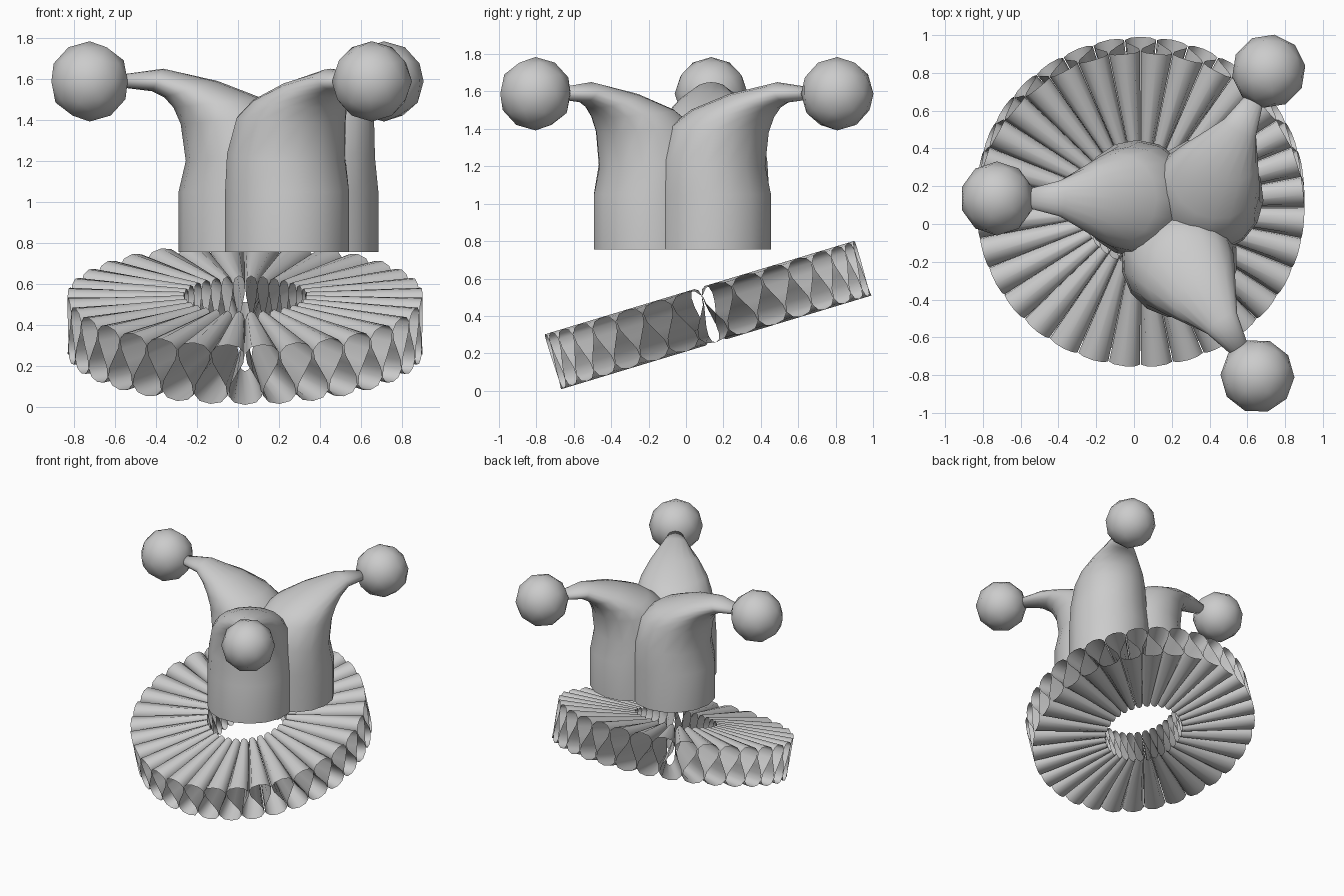
import bpy, bmesh, math
from mathutils import Matrix, Vector

if "Cube" in bpy.data.objects:
    bpy.data.objects.remove(bpy.data.objects["Cube"])

grey = bpy.data.materials.new("light_grey")
grey.diffuse_color = (0.6, 0.6, 0.6, 1)
grey.use_nodes = True
grey.node_tree.nodes["Principled BSDF"].inputs["Base Color"].default_value = grey.diffuse_color


def finish(name, bm, recalc=True):
    if recalc:
        bmesh.ops.recalc_face_normals(bm, faces=bm.faces)
    for f in bm.faces:
        f.smooth = True
    me = bpy.data.meshes.new(name)
    bm.to_mesh(me)
    bm.free()
    me.materials.append(grey)
    ob = bpy.data.objects.new(name, me)
    bpy.context.collection.objects.link(ob)
    return ob


# Pleated ruff: a ribbon folded into touching teardrop loops, tilted up at the back
PLEATS, STEPS = 32, 16
R_IN, R_OUT, HALF = 0.30, 0.867, 0.153
pitch = 2 * math.pi / PLEATS
bm = bmesh.new()
ribbon = []
for i in range(PLEATS * STEPS):
    t = 2 * math.pi * i / STEPS
    ang = -math.pi / 2 + pitch * (t / (2 * math.pi) + 0.36 * math.sin(2 * t))
    z = -HALF * math.cos(t)
    ribbon.append([bm.verts.new((r * math.cos(ang), r * math.sin(ang), z)) for r in (R_IN, R_OUT)])
for i, a in enumerate(ribbon):
    b = ribbon[(i + 1) % len(ribbon)]
    bm.faces.new((a[0], a[1], b[1], b[0]))
ruff = finish("ruff_collar", bm, recalc=False)
ruff.location = (0.035, 0.117, 0.405)
ruff.rotation_euler = (math.radians(16.8), 0, 0)

# Hat lobe rings: outer (u, z), inner (u, z), half width
RINGS = [
    ((0.31, 0.755), (-0.30, 0.755), 0.31),
    ((0.31, 1.05), (-0.30, 1.05), 0.31),
    ((0.275, 1.20), (-0.28, 1.25), 0.30),
    ((0.30, 1.38), (-0.22, 1.42), 0.275),
    ((0.335, 1.46), (-0.10, 1.505), 0.24),
    ((0.38, 1.51), (0.12, 1.59), 0.175),
    ((0.44, 1.54), (0.385, 1.65), 0.095),
    ((0.60, 1.56), (0.60, 1.62), 0.045),
]
SIDES = 16


def lobe(tag, cx, cy, degrees):
    place = Matrix.Translation((cx, cy, 0)) @ Matrix.Rotation(math.radians(degrees), 4, 'Z')
    bm = bmesh.new()
    rows = []
    for (uo, zo), (ui, zi), w in RINGS:
        mid = Vector(((uo + ui) / 2, 0, (zo + zi) / 2))
        arm = Vector(((uo - ui) / 2, 0, (zo - zi) / 2))
        rows.append([bm.verts.new(place @ (mid + arm * math.cos(a) + Vector((0, w * math.sin(a), 0))))
                     for a in (2 * math.pi * k / SIDES for k in range(SIDES))])
    for lo, hi in zip(rows, rows[1:]):
        for k in range(SIDES):
            n = (k + 1) % SIDES
            bm.faces.new((lo[k], lo[n], hi[n], hi[k]))
    bm.faces.new(rows[-1])
    finish("hat_lobe_" + tag, bm)

    # Bobble on the tip
    bm = bmesh.new()
    bmesh.ops.create_icosphere(bm, subdivisions=2, radius=0.196,
                               matrix=place @ Matrix.Translation((0.745, 0, 1.588)))
    finish("bobble_" + tag, bm)


lobe("left", 0.02, 0.135, 180)
lobe("back_right", 0.375, 0.145, 63)
lobe("front_right", 0.237, -0.187, -56)
